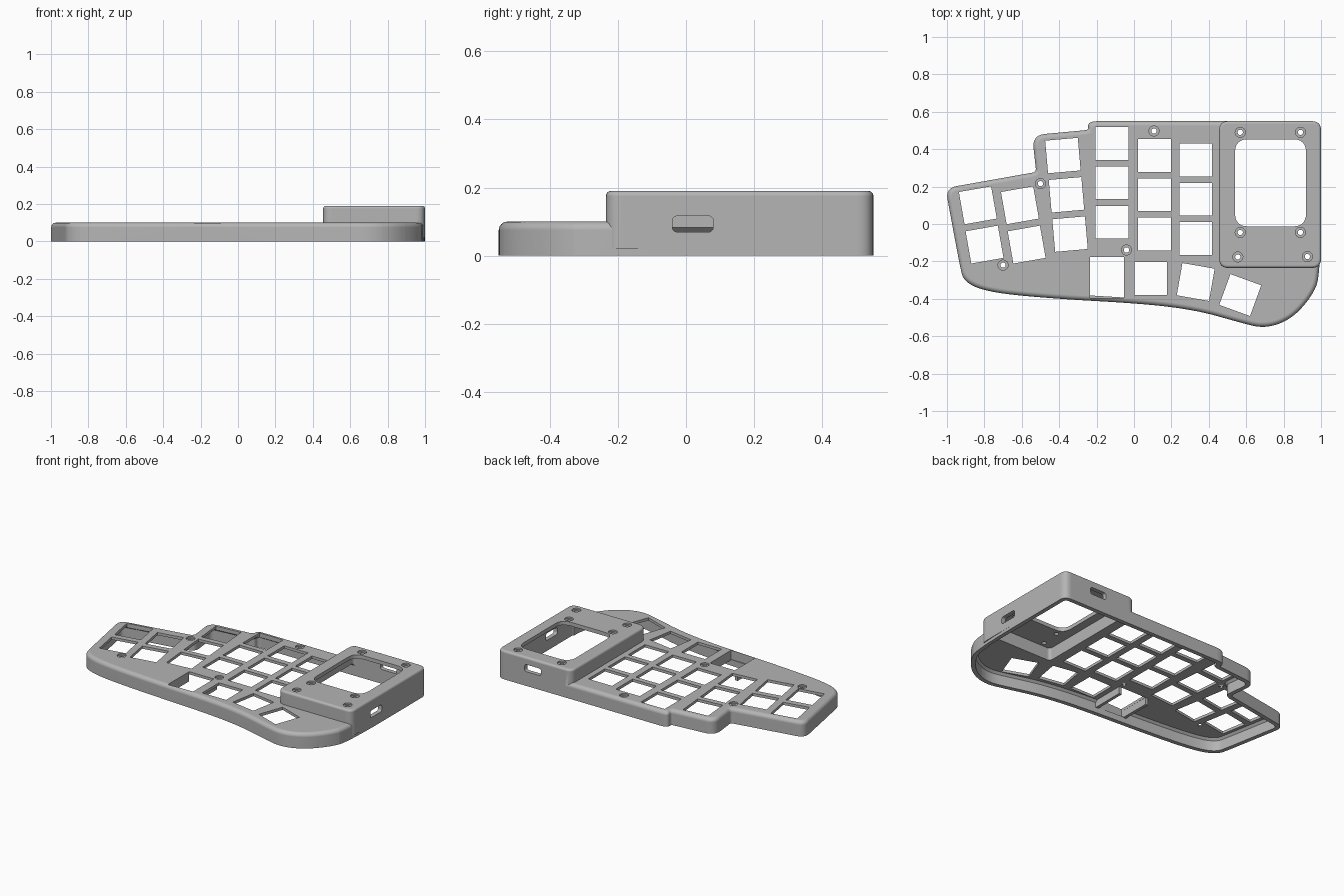
import bpy
import bmesh
from math import sin, cos, pi, radians
from mathutils import Vector, Matrix

if "Cube" in bpy.data.objects:
    bpy.data.objects.remove(bpy.data.objects["Cube"])

grey = bpy.data.materials.new("case grey")
grey.use_nodes = True
grey.diffuse_color = (0.46, 0.46, 0.46, 1)
grey.node_tree.nodes["Principled BSDF"].inputs["Base Color"].default_value = grey.diffuse_color

WALL, PLATE_TOP, TOWER_TOP = 0.028, 0.1, 0.19


def inset(points, d):
    """Move each side of a counter-clockwise outline inward by d."""
    result = []
    for i, (x, y, r) in enumerate(points):
        p = Vector((x, y))
        a = (p - Vector(points[i - 1][:2])).normalized()
        b = (Vector(points[(i + 1) % len(points)][:2]) - p).normalized()
        na, nb = Vector((-a.y, a.x)), Vector((-b.y, b.x))
        q = p + (na + nb) * d / (1 + na.dot(nb))
        convex = a.x * b.y - a.y * b.x > 0
        result.append((q.x, q.y, max(r - d, 0.006) if convex else r + d))
    return result


def rounded(points, steps=6):
    """Round every corner of an outline by its own radius."""
    loop = []
    for i, (x, y, r) in enumerate(points):
        p = Vector((x, y))
        ends = []
        for other in (points[i - 1], points[(i + 1) % len(points)]):
            side = Vector(other[:2]) - p
            ends.append(p + side.normalized() * min(r, side.length * 0.49))
        for k in range(steps + 1):
            t = k / steps
            loop.append(ends[0] * (1 - t) ** 2 + p * 2 * t * (1 - t) + ends[1] * t * t)
    return loop


def rectangle(x0, x1, y0, y1, r):
    return [(x0, y0, r), (x1, y0, r), (x1, y1, r), (x0, y1, r)]


def fillet_layers(z0, z1, r):
    arc = [(r * (1 - cos(a)), z1 - r + r * sin(a)) for a in [k * pi / 12 for k in range(7)]]
    return [(0, z0)] + arc


def finish(name, bm, helper=False):
    bmesh.ops.recalc_face_normals(bm, faces=bm.faces)
    mesh = bpy.data.meshes.new(name)
    bm.to_mesh(mesh)
    bm.free()
    mesh.materials.append(grey)
    obj = bpy.data.objects.new(name, mesh)
    bpy.context.collection.objects.link(obj)
    obj.hide_render = helper
    return obj


def solid(name, points, layers, matrix=Matrix(), helper=False):
    """Stack inset copies of an outline into a closed solid."""
    bm = bmesh.new()
    rings = [[bm.verts.new((p.x, p.y, z)) for p in rounded(inset(points, d))] for d, z in layers]
    for low, high in zip(rings, rings[1:]):
        for i in range(len(low)):
            bm.faces.new((low[i - 1], low[i], high[i], high[i - 1]))
    bm.faces.new(rings[0][::-1])
    bm.faces.new(rings[-1])
    bm.transform(matrix)
    return finish(name, bm, helper)


def combine(target, other, operation):
    mod = target.modifiers.new("combine", 'BOOLEAN')
    mod.operation, mod.solver, mod.object = operation, 'EXACT', other
    bpy.ops.object.select_all(action='DESELECT')
    bpy.context.view_layer.objects.active = target
    target.select_set(True)
    bpy.ops.object.modifier_apply(modifier=mod.name)
    bpy.data.objects.remove(other)


def box(bm, x, y, z0, z1, w, d, angle=0):
    m = (Matrix.Translation((x, y, (z0 + z1) / 2)) @ Matrix.Rotation(radians(angle), 4, 'Z')
         @ Matrix.Diagonal((w, d, z1 - z0, 1)))
    bmesh.ops.create_cube(bm, size=1, matrix=m)


def cylinder(bm, x, y, z0, z1, r):
    bmesh.ops.create_cone(bm, cap_ends=True, segments=24, radius1=r, radius2=r, depth=z1 - z0,
                          matrix=Matrix.Translation((x, y, (z0 + z1) / 2)))


# Outline of the low case: x, y, corner radius (counter-clockwise)
outline = [(-1.008, 0.192, 0.06), (-0.932, -0.22, 1), (-0.91, -0.31, 1), (-0.78, -0.365, 1),
           (-0.45, -0.398, 1), (0.08, -0.428, 1), (0.35, -0.465, 1), (0.56, -0.525, 1),
           (0.7, -0.56, 1), (0.84, -0.51, 1), (0.95, -0.39, 1), (1, -0.27, 1),
           (1, 0.55, 0.05), (-0.245, 0.55, 0.06), (-0.245, 0.503, 0.015),
           (-0.545, 0.475, 0.07), (-0.523, 0.278, 0.02)]
tower_outline = rectangle(0.455, 1, -0.235, 0.55, 0.05)

# Outer shell: low case plus raised display housing
case = solid("keyboard_case", outline, fillet_layers(0, PLATE_TOP, 0.025))
tower = solid("display_housing", tower_outline, fillet_layers(0.02, TOWER_TOP, 0.015))
combine(case, tower, 'UNION')

# Hollow underside
low_cavity = solid("low_cavity", outline, [(WALL, -0.1), (WALL, 0.068), (WALL + 0.014, 0.082)], helper=True)
combine(case, low_cavity, 'DIFFERENCE')
tower_cavity = solid("tower_cavity", tower_outline, [(WALL, -0.12), (WALL, 0.165)], helper=True)
combine(case, tower_cavity, 'DIFFERENCE')

# Key openings: top key of each column, count, step to the next key, angle
columns = [(-0.835, 0.1, 2, 0.036, 10), (-0.61, 0.1, 2, 0.036, 10), (-0.38, 0.366, 3, 0.019, 5),
           (-0.118, 0.43, 3, 0, 0), (0.11, 0.366, 3, 0, 0), (0.33, 0.342, 3, 0, 0),
           (0.09, -0.291, 1, 0, 0), (0.33, -0.31, 1, 0, -10), (0.568, -0.38, 1, 0, -20)]
bm = bmesh.new()
for x, y, count, shift, angle in columns:
    for k in range(count):
        box(bm, x + shift * k, y - 0.21 * k, 0.04, 0.3, 0.175, 0.175, angle)
box(bm, -0.144, -0.286, 0.04, 0.3, 0.182, 0.22)
combine(case, finish("key_openings", bm, True), 'DIFFERENCE')

# Counterbored screw holes
plate_screws = [(0.107, 0.497), (-0.5, 0.216), (-0.7, -0.22), (-0.04, -0.139)]
tower_screws = [(0.568, 0.49), (0.89, 0.49), (0.568, -0.045), (0.89, -0.045),
                (0.555, -0.176), (0.927, -0.174)]
for radius, depth in ((0.027, 0.01), (0.014, 0.06)):
    bm = bmesh.new()
    for screws, top in ((plate_screws, PLATE_TOP), (tower_screws, TOWER_TOP)):
        for x, y in screws:
            cylinder(bm, x, y, top - depth, top + 0.05, radius)
    combine(case, finish("screw_holes", bm, True), 'DIFFERENCE')

# Display window
window = solid("display_window", rectangle(0.54, 0.92, -0.013, 0.453, 0.07),
               [(0, 0.13), (0, 0.3)], helper=True)
combine(case, window, 'DIFFERENCE')

# Connector slots on the side and back, and the round jack hole
slot = rectangle(-0.06, 0.06, -0.0235, 0.0235, 0.016)
upright = Matrix.Rotation(pi / 2, 4, 'X')
sideways = Matrix.Rotation(pi / 2, 4, 'Z') @ upright
side_slot = solid("side_slot", slot, [(0, -0.06), (0, 0.06)],
                  Matrix.Translation((1, 0.02, 0.093)) @ sideways, True)
combine(case, side_slot, 'DIFFERENCE')
back_slot = solid("back_slot", slot, [(0, -0.06), (0, 0.06)],
                  Matrix.Translation((0.74, 0.55, 0.118)) @ upright, True)
combine(case, back_slot, 'DIFFERENCE')
bm = bmesh.new()
cylinder(bm, 0, 0, -0.06, 0.06, 0.035)
bm.transform(Matrix.Translation((1, 0.166, 0.104)) @ sideways)
combine(case, finish("jack_hole", bm, True), 'DIFFERENCE')

# Side walls hanging below the larger opening
bm = bmesh.new()
for x in (-0.246, -0.042):
    box(bm, x, -0.286, 0.035, 0.085, 0.02, 0.22)
finish("pocket_walls", bm)

# Smooth the fillets while keeping edges sharp
bpy.ops.object.select_all(action='DESELECT')
case.select_set(True)
bpy.context.view_layer.objects.active = case
bpy.ops.object.shade_smooth_by_angle(angle=radians(28))
normals = case.modifiers.new("even_normals", 'WEIGHTED_NORMAL')
normals.keep_sharp = True
